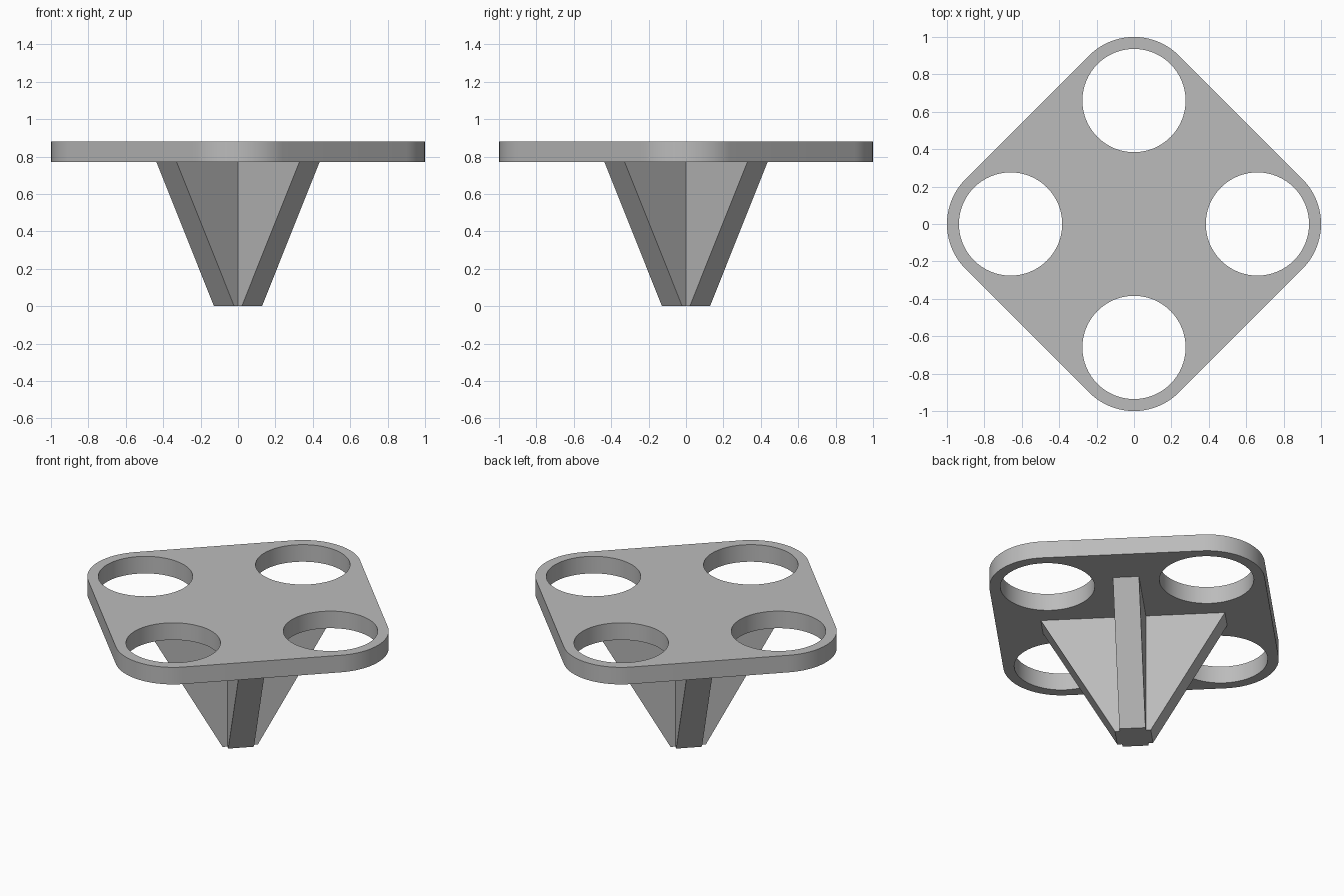
import bpy
import bmesh
from math import sin, cos, pi, radians
from mathutils import Matrix, Vector

cube = bpy.data.objects.get("Cube")
if cube:
    bpy.data.objects.remove(cube, do_unlink=True)

PLATE_BOTTOM, PLATE_TOP = 0.77, 0.88
CENTRE, CORNER_R, HOLE_R = 0.66, 0.34, 0.276
RIB_HALF, RIB_FOOT, RIB_HEAD = 0.0764, 0.105, 0.54

grey = bpy.data.materials.new("plain grey")
grey.use_nodes = True
colour = (0.5, 0.5, 0.5, 1)
grey.diffuse_color = colour
grey.node_tree.nodes["Principled BSDF"].inputs["Base Color"].default_value = colour


def finish(bm, name):
    bmesh.ops.recalc_face_normals(bm, faces=bm.faces)
    mesh = bpy.data.meshes.new(name)
    bm.to_mesh(mesh)
    bm.free()
    mesh.materials.append(grey)
    obj = bpy.data.objects.new(name, mesh)
    bpy.context.collection.objects.link(obj)
    return obj


def arc(cx, cy, radius, start, sweep, steps):
    return [(cx + radius * cos(start + sweep * i / steps),
             cy + radius * sin(start + sweep * i / steps)) for i in range(steps + 1)]


def ring(bm, points, z):
    verts = [bm.verts.new((x, y, z)) for x, y in points]
    return verts, [bm.edges.new((a, b)) for a, b in zip(verts, verts[1:] + verts[:1])]


# Rounded square top plate with four round holes
bm = bmesh.new()
outline, edges = [], []
for k in range(4):
    a = k * pi / 2
    cx, cy = CENTRE * cos(a), CENTRE * sin(a)
    outline += arc(cx, cy, CORNER_R, a - pi / 4, pi / 2, 20)
    edges += ring(bm, arc(cx, cy, HOLE_R, 0, 2 * pi, 64)[:-1], PLATE_BOTTOM)[1]
edges += ring(bm, outline, PLATE_BOTTOM)[1]
bmesh.ops.triangle_fill(bm, edges=edges, use_beauty=True, normal=Vector((0, 0, 1)))
extruded = bmesh.ops.extrude_face_region(bm, geom=bm.faces[:], use_keep_orig=True)
bmesh.ops.translate(bm, vec=(0, 0, PLATE_TOP - PLATE_BOTTOM),
                    verts=[g for g in extruded["geom"] if isinstance(g, bmesh.types.BMVert)])
plate = finish(bm, "holder_plate")
bpy.ops.object.select_all(action="DESELECT")
plate.select_set(True)
bpy.context.view_layer.objects.active = plate
bpy.ops.object.shade_smooth_by_angle(angle=radians(30))


# Tapered pedestal with a cross section, turned onto the diagonals
def cross(length):
    t = RIB_HALF
    points = []
    for k in range(4):
        turn = Matrix.Rotation(pi / 4 + k * pi / 2, 2)
        points += [turn @ Vector(p) for p in ((length, -t), (length, t), (t, t))]
    return points


bm = bmesh.new()
foot = ring(bm, cross(RIB_FOOT), 0)[0]
head = ring(bm, cross(RIB_HEAD), PLATE_BOTTOM)[0]
bm.faces.new(foot)
bm.faces.new(head)
for i in range(len(foot)):
    j = (i + 1) % len(foot)
    bm.faces.new((foot[i], foot[j], head[j], head[i]))
finish(bm, "cross_pedestal")
